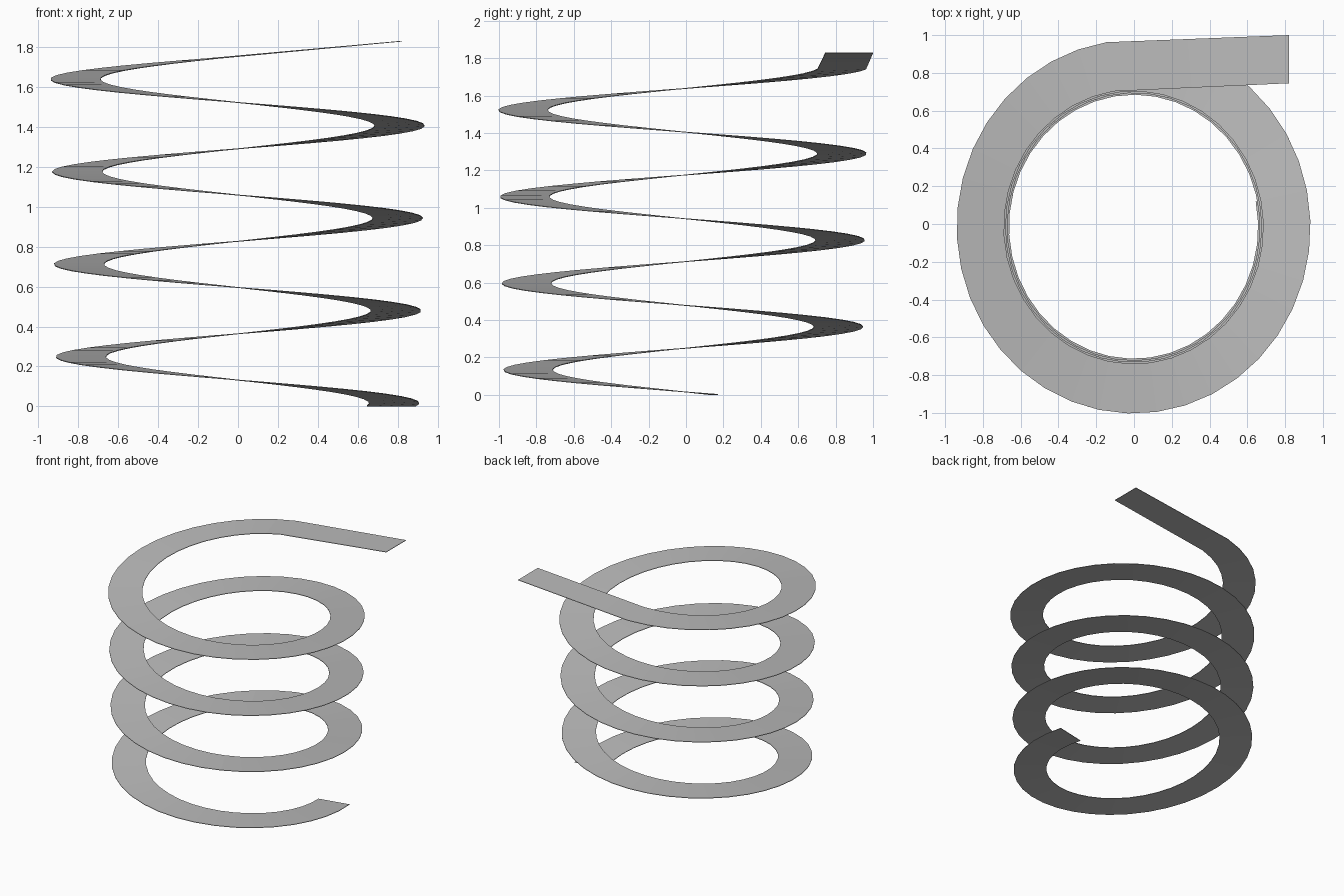
import bpy, bmesh, math
from mathutils import Vector

cube = bpy.data.objects.get("Cube")
if cube:
    bpy.data.objects.remove(cube, do_unlink=True)

PITCH = 0.463          # rise per turn
START, END = 11.25, -261.0 - 3 * 360
CENTRE_Y = -0.0165
STEPS = 144
THICK = 0.004

grey = bpy.data.materials.new("concrete grey")
grey.use_nodes = True
colour = (0.5, 0.5, 0.5, 1)
grey.diffuse_color = colour
grey.node_tree.nodes["Principled BSDF"].inputs["Base Color"].default_value = colour


def rim(angle, rx, ry):
    """Point on the slowly widening oval helix."""
    z = (START - angle) / 360 * PITCH
    a = math.radians(angle)
    grow = 0.0195 * z
    return Vector(((rx + grow) * math.cos(a),
                   CENTRE_Y + (ry + grow) * math.sin(a), z + THICK))


# Spiral ramp: pairs of inner and outer points, climbing clockwise
pairs = []
for i in range(STEPS + 1):
    angle = START + (END - START) * i / STEPS
    pairs.append((rim(angle, 0.657, 0.694), rim(angle, 0.907, 0.957)))

# Straight exit ramp at the top
ends = (Vector((0.82, 0.745, 1.83)), Vector((0.82, 1.0, 1.83)))
last = pairs[-1]
for i in range(1, 10):
    pairs.append(tuple(p.lerp(q, i / 9) for p, q in zip(last, ends)))

bm = bmesh.new()
rows = [[bm.verts.new(p) for p in pair] for pair in pairs]
for (a, b), (c, d) in zip(rows, rows[1:]):
    bm.faces.new((a, b, d, c))
bm.normal_update()
for f in bm.faces:
    if f.normal.z < 0:
        f.normal_flip()

mesh = bpy.data.meshes.new("spiral_ramp")
bm.to_mesh(mesh)
bm.free()
mesh.materials.append(grey)
ramp = bpy.data.objects.new("spiral_ramp", mesh)
bpy.context.collection.objects.link(ramp)

# Thin slab below the driving surface
slab = ramp.modifiers.new("slab", 'SOLIDIFY')
slab.thickness = THICK
slab.offset = -1
